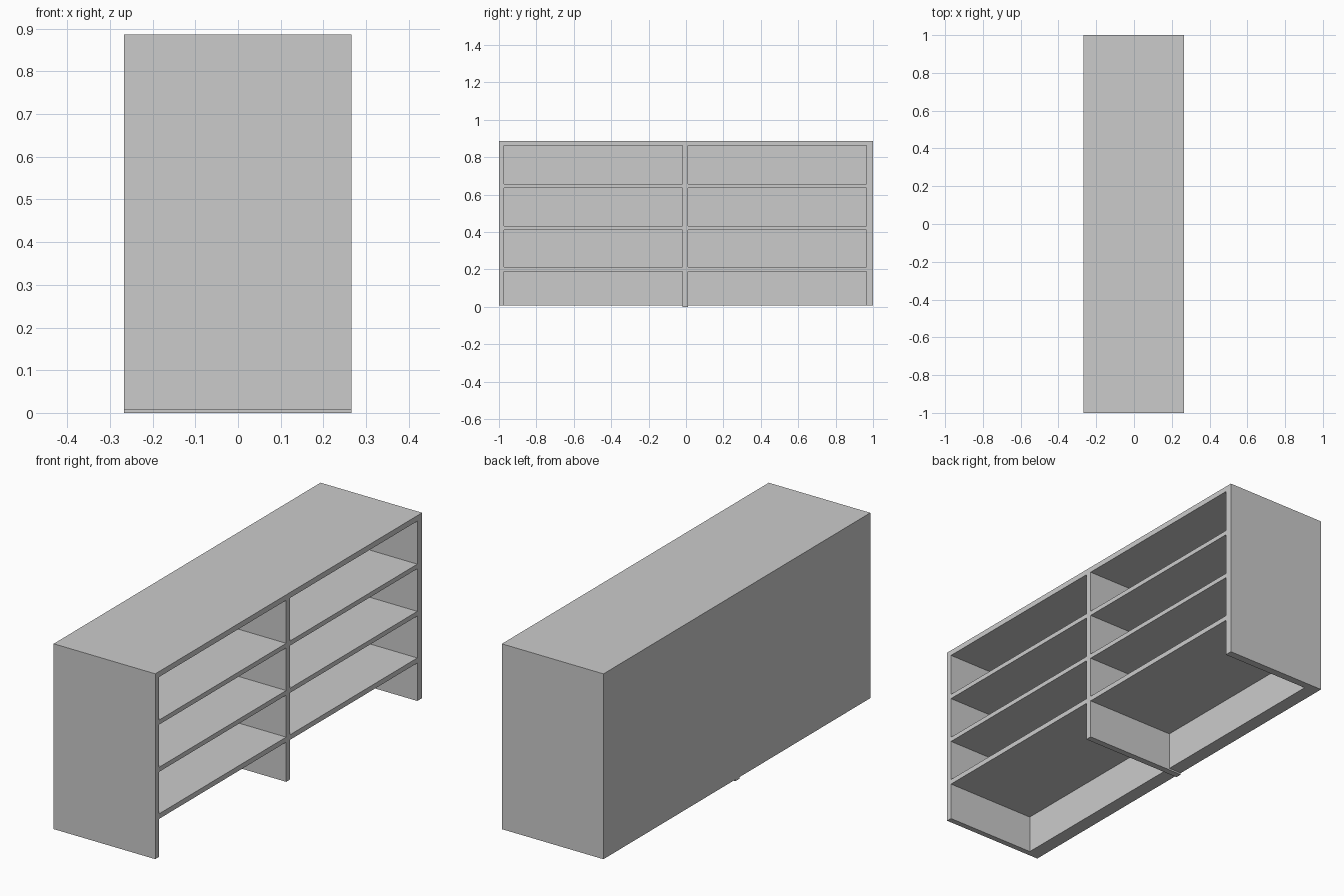
import bpy

if "Cube" in bpy.data.objects:
    bpy.data.objects.remove(bpy.data.objects["Cube"])

X0, X1 = -0.267, 0.266      # back and open face of the unit
XB = -0.20                  # inner face of the thick back panel
FOOT = 0.008                # sides and back stop just above the floor
TOP_UNDER, TOP = 0.861, 0.887


def panel(name, x, y, z):
    """Box spanning the given (min, max) ranges."""
    bpy.ops.mesh.primitive_cube_add(size=1)
    ob = bpy.context.object
    ob.name = name
    ob.data.name = name
    for v in ob.data.vertices:
        v.co = [r[0] if c < 0 else r[1] for c, r in zip(v.co, (x, y, z))]
    return ob


# Outer case
panel("top_board", (X0, X1), (-1, 1), (TOP_UNDER, TOP))
panel("left_side", (X0, X1), (-1, -0.973), (FOOT, TOP_UNDER))
panel("right_side", (X0, X1), (0.964, 1), (FOOT, TOP_UNDER))
panel("back_panel", (X0, XB), (-0.973, 0.964), (FOOT, TOP_UNDER))

# Centre divider, with a foot that runs under the back panel to the floor
panel("centre_divider", (XB, X1), (-0.019, 0.011), (0, TOP_UNDER))
panel("divider_foot", (X0, XB), (-0.019, 0.011), (0, FOOT))

# Three shelves in each bay
bays = {"left": (-0.973, -0.019), "right": (0.011, 0.964)}
levels = [(0.188, 0.212), (0.411, 0.433), (0.635, 0.657)]
for side, y in bays.items():
    for i, z in enumerate(levels, 1):
        panel(f"{side}_shelf_{i}", (XB, X1), y, z)
